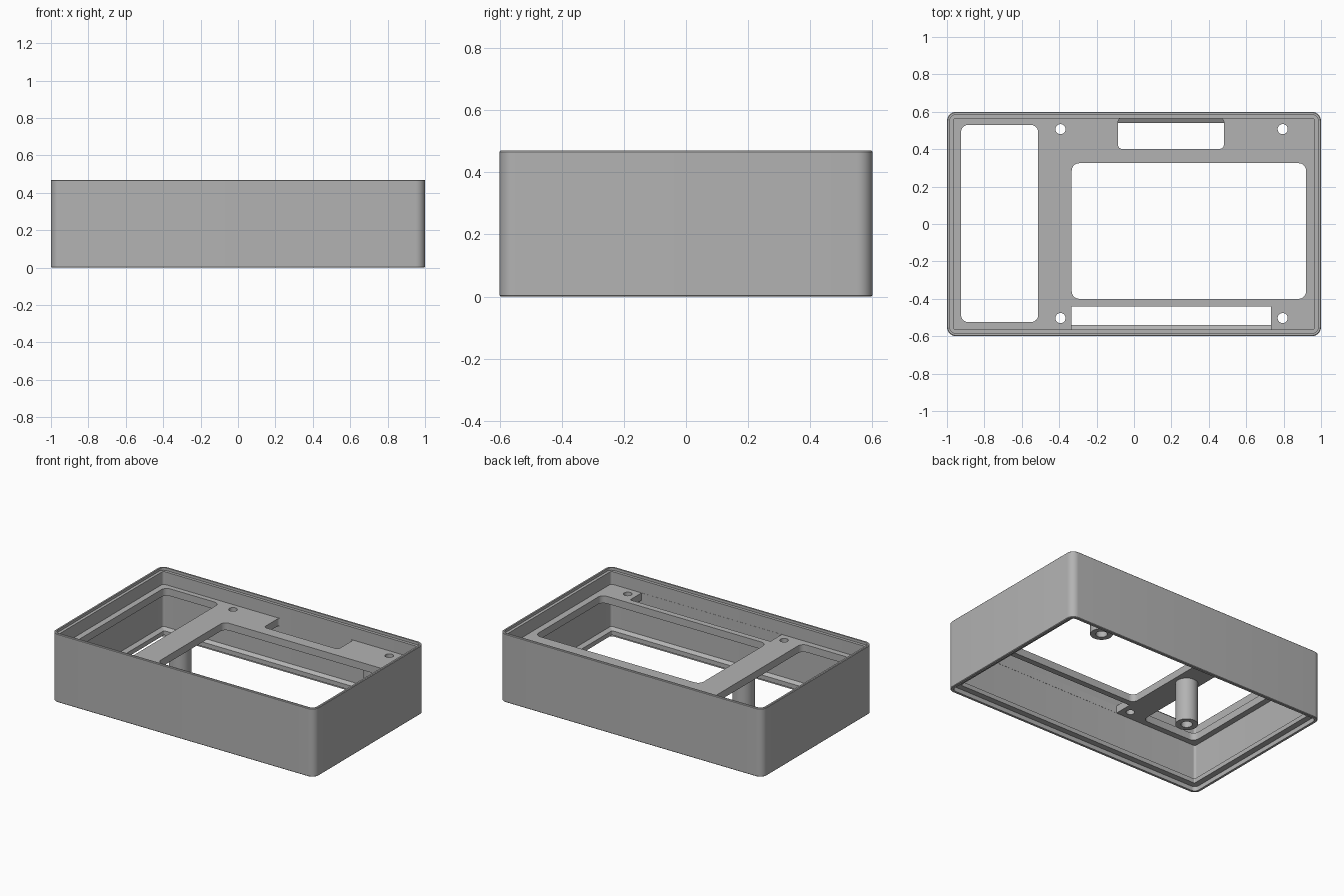
import bpy
import bmesh
from math import cos, sin, pi

cube = bpy.data.objects.get("Cube")
if cube:
    bpy.data.objects.remove(cube, do_unlink=True)

grey = bpy.data.materials.new("matte_grey")
grey.use_nodes = True
colour = (0.45, 0.45, 0.45, 1)
grey.diffuse_color = colour
bsdf = grey.node_tree.nodes["Principled BSDF"]
bsdf.inputs["Base Color"].default_value = colour
bsdf.inputs["Roughness"].default_value = 0.7


def rounded_rect(x0, x1, y0, y1, r, steps=8):
    """Counter-clockwise outline with rounded corners."""
    corners = [(x1 - r, y1 - r), (x0 + r, y1 - r), (x0 + r, y0 + r), (x1 - r, y0 + r)]
    pts = []
    for q, (cx, cy) in enumerate(corners):
        for i in range(steps + 1):
            a = (q + i / steps) * pi / 2
            pts.append((cx + r * cos(a), cy + r * sin(a)))
    return pts


def circle(cx, cy, r, n=32):
    return [(cx + r * cos(2 * pi * i / n), cy + r * sin(2 * pi * i / n)) for i in range(n)]


def finish(obj):
    bpy.ops.object.select_all(action="DESELECT")
    obj.select_set(True)
    bpy.context.view_layer.objects.active = obj
    if obj.type == "CURVE":
        bpy.ops.object.convert(target="MESH")
        obj = bpy.context.view_layer.objects.active
    obj.data.materials.clear()
    obj.data.materials.append(grey)
    bpy.ops.object.shade_smooth_by_angle(angle=pi / 6)


def extrude_outlines(name, outlines, z0, z1):
    """Filled flat profile, inner outlines become openings."""
    curve = bpy.data.curves.new(name, "CURVE")
    curve.dimensions = "2D"
    curve.fill_mode = "BOTH"
    curve.extrude = (z1 - z0) / 2
    for pts in outlines:
        spline = curve.splines.new("POLY")
        spline.points.add(len(pts) - 1)
        for p, (x, y) in zip(spline.points, pts):
            p.co = (x, y, 0, 1)
        spline.use_cyclic_u = True
    obj = bpy.data.objects.new(name, curve)
    obj.location.z = (z0 + z1) / 2
    bpy.context.collection.objects.link(obj)
    finish(obj)


# Outer wall: closed (inset, height) section swept round the rectangle
section = [(0.004, 0), (0, 0.004), (0, 0.466), (0.004, 0.47), (0.015, 0.47),
           (0.015, 0.452), (0.035, 0.452), (0.035, 0.075), (0.06, 0.06),
           (0.06, 0.03), (0.02, 0.03), (0.02, 0)]
bm = bmesh.new()
rings = []
for inset, z in section:
    x, y = 1 - inset, 0.6 - inset
    outline = rounded_rect(-x, x, -y, y, max(0.05 - inset, 0.006))
    rings.append([bm.verts.new((px, py, z)) for px, py in outline])
for a, b in zip(rings, rings[1:] + rings[:1]):
    for i in range(len(a)):
        j = (i + 1) % len(a)
        bm.faces.new((a[i], a[j], b[j], b[i]))
bmesh.ops.recalc_face_normals(bm, faces=bm.faces)
mesh = bpy.data.meshes.new("outer_wall")
bm.to_mesh(mesh)
bm.free()
wall = bpy.data.objects.new("outer_wall", mesh)
bpy.context.collection.objects.link(wall)
finish(wall)

# Mounting plate with windows, slots and screw holes
plate_top, plate_bottom = 0.365, 0.315
openings = [
    rounded_rect(-0.97, 0.97, -0.57, 0.57, 0.005),
    rounded_rect(-0.925, -0.512, -0.525, 0.53, 0.04),
    rounded_rect(-0.333, 0.92, -0.4, 0.325, 0.04),
    rounded_rect(-0.085, 0.48, 0.402, 0.566, 0.02),
    rounded_rect(-0.333, 0.733, -0.564, -0.44, 0.002),
]
openings += [circle(x, y, 0.027) for x in (-0.393, 0.795) for y in (-0.503, 0.507)]
extrude_outlines("mounting_plate", openings, plate_bottom, plate_top)

# Hollow screw posts hanging below the plate
for name, x, y in (("middle_post", -0.432, -0.01), ("back_post", 0.685, 0.505)):
    extrude_outlines(name, [circle(x, y, 0.07), circle(x, y, 0.036)],
                     0.025, plate_bottom + 0.005)
